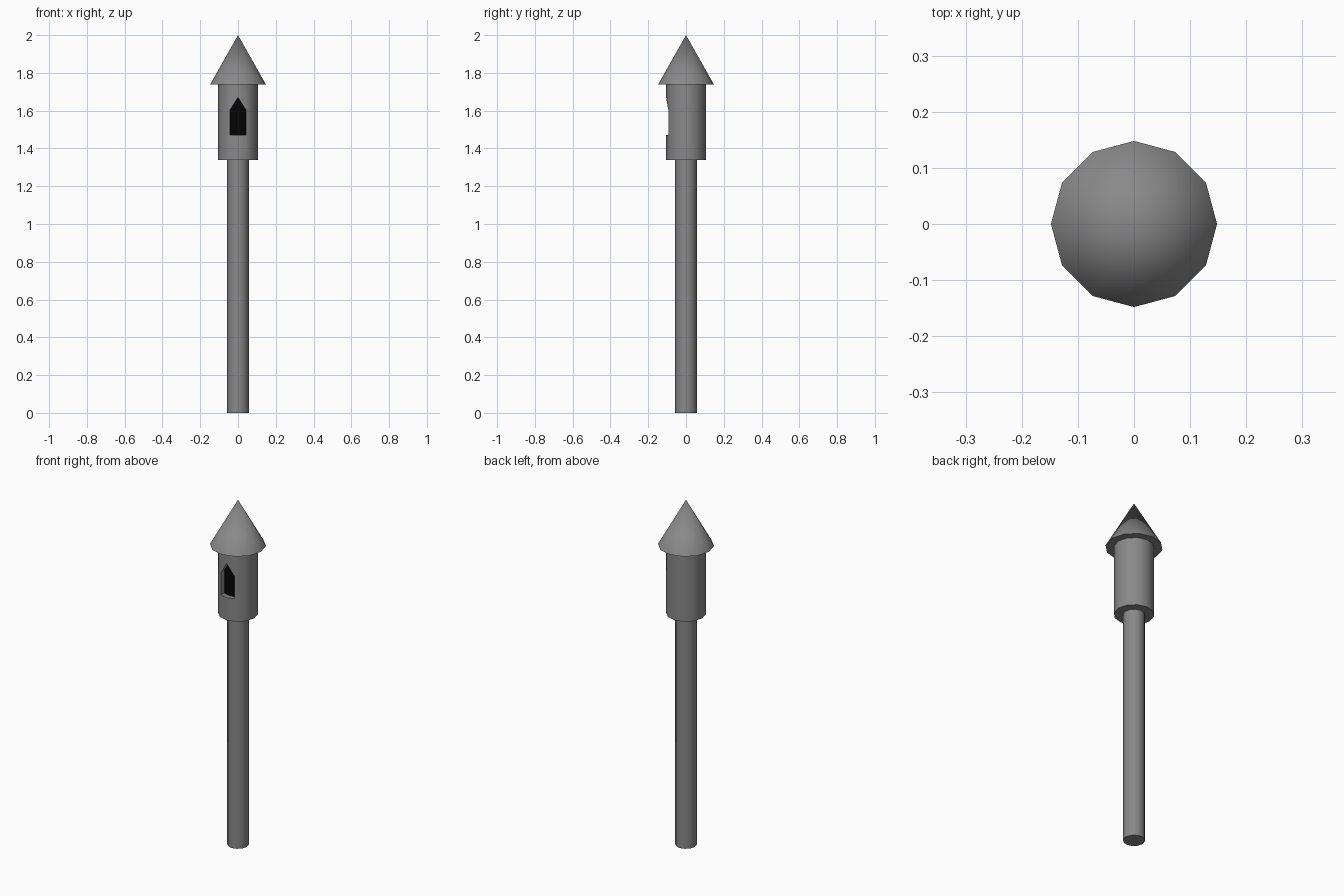
import bpy, bmesh, math

if "Cube" in bpy.data.objects:
    bpy.data.objects.remove(bpy.data.objects["Cube"])

SIDES = 12


def material(name, value):
    mat = bpy.data.materials.new(name)
    mat.diffuse_color = (value, value, value, 1)
    mat.use_nodes = True
    mat.node_tree.nodes["Principled BSDF"].inputs["Base Color"].default_value = mat.diffuse_color
    return mat


def cone(name, r1, r2, z0, z1, mat):
    """Upright smooth-sided cylinder or cone between two heights."""
    bpy.ops.mesh.primitive_cone_add(vertices=SIDES, radius1=r1, radius2=r2,
                                    depth=z1 - z0, location=(0, 0, (z0 + z1) / 2))
    ob = bpy.context.object
    ob.name = name
    ob.data.materials.append(mat)
    bpy.ops.object.shade_smooth_by_angle(angle=math.radians(40))
    return ob


def prism(name, outline, y0, y1):
    """Outline in x, z pushed from y0 to y1."""
    bm = bmesh.new()
    face = bm.faces.new([bm.verts.new((x, y0, z)) for x, z in outline])
    new = bmesh.ops.extrude_face_region(bm, geom=[face])["geom"]
    bmesh.ops.translate(bm, vec=(0, y1 - y0, 0),
                        verts=[v for v in new if isinstance(v, bmesh.types.BMVert)])
    bmesh.ops.recalc_face_normals(bm, faces=bm.faces)
    me = bpy.data.meshes.new(name)
    bm.to_mesh(me)
    bm.free()
    ob = bpy.data.objects.new(name, me)
    bpy.context.collection.objects.link(ob)
    return ob


stone = material("stone", 0.25)
dark = material("dark", 0.001)

# Pole, tower and pointed roof
cone("pole", 0.057, 0.057, 0, 1.34, stone)
cone("roof", 0.148, 0, 1.738, 2.0, stone)
tower = cone("tower", 0.105, 0.105, 1.34, 1.738, stone)

# Pointed window opening cut into the front of the tower
window = [(-0.043, 1.472), (0.043, 1.472), (0.043, 1.602), (0, 1.67), (-0.043, 1.602)]
cutter = prism("window_cutter", window, -0.2, -0.04)
cutter.data.materials.append(stone)
mod = tower.modifiers.new("opening", "BOOLEAN")
mod.operation = "DIFFERENCE"
mod.solver = "EXACT"
mod.object = cutter
bpy.ops.object.modifier_apply(modifier="opening")
bpy.data.objects.remove(cutter)
bpy.ops.object.shade_smooth_by_angle(angle=math.radians(40))

# Dark curved lining behind the window
cone("window_lining", 0.078, 0.078, 1.472, 1.67, dark)
